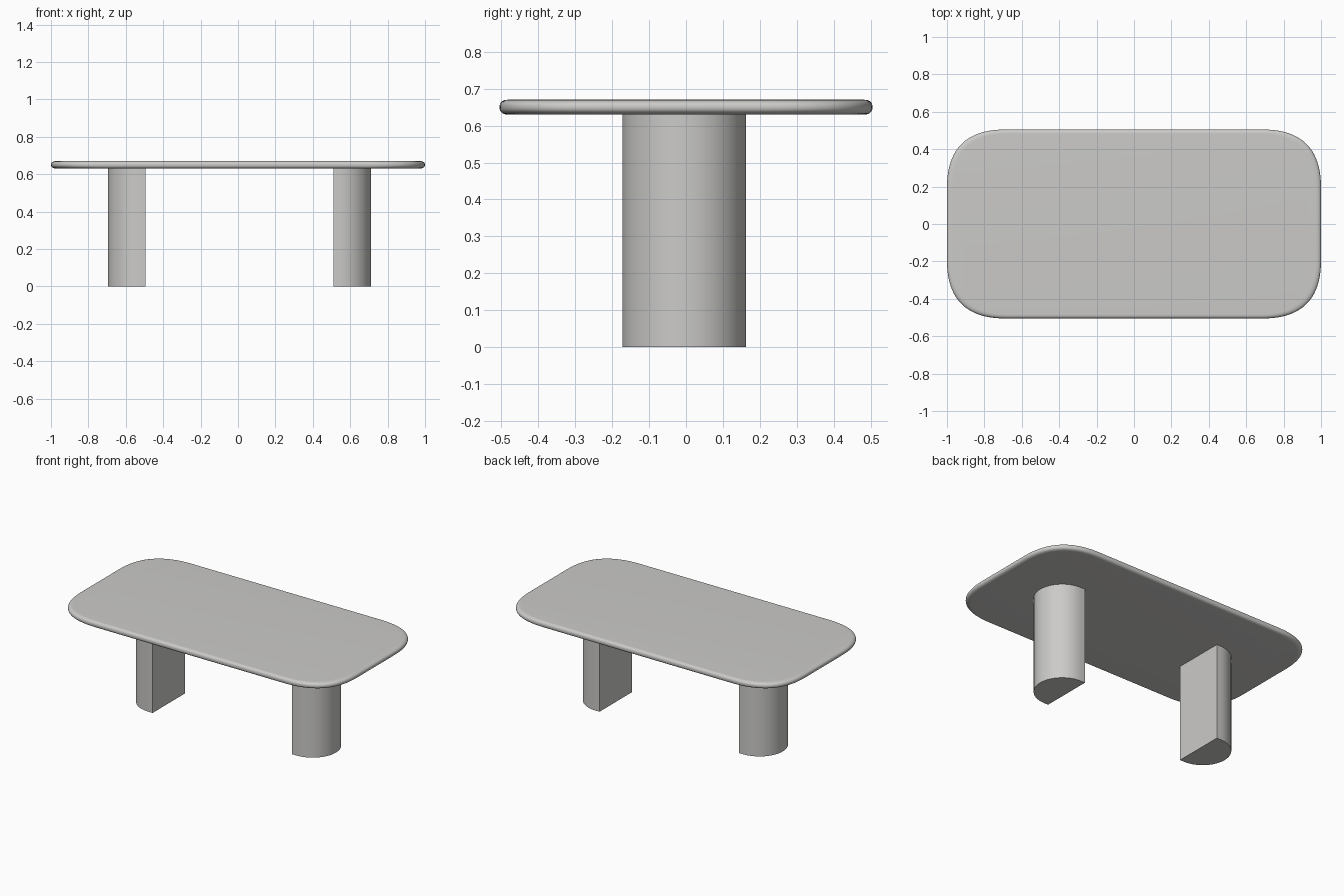
import bpy, bmesh, math

if "Cube" in bpy.data.objects:
    bpy.data.objects.remove(bpy.data.objects["Cube"])

mat = bpy.data.materials.new("warm light grey")
mat.diffuse_color = (0.6, 0.595, 0.58, 1)
mat.use_nodes = True
mat.node_tree.nodes["Principled BSDF"].inputs["Base Color"].default_value = mat.diffuse_color


def loft(name, rings):
    """Skin a stack of closed rings and cap both ends."""
    bm = bmesh.new()
    loops = [[bm.verts.new(p) for p in ring] for ring in rings]
    n = len(loops[0])
    for a, b in zip(loops, loops[1:]):
        for i in range(n):
            j = (i + 1) % n
            bm.faces.new((a[i], a[j], b[j], b[i]))
    bm.faces.new(loops[0][::-1])
    bm.faces.new(loops[-1])
    bmesh.ops.recalc_face_normals(bm, faces=bm.faces)
    mesh = bpy.data.meshes.new(name)
    bm.to_mesh(mesh)
    bm.free()
    mesh.materials.append(mat)
    obj = bpy.data.objects.new(name, mesh)
    bpy.context.collection.objects.link(obj)
    bpy.ops.object.select_all(action='DESELECT')
    obj.select_set(True)
    bpy.context.view_layer.objects.active = obj
    bpy.ops.object.shade_smooth_by_angle(angle=math.radians(35))
    return obj


# Tabletop: rectangle with soft corner curves and a rounded rim
HX, HY, Z0, Z1 = 1.0, 0.505, 0.63, 0.67
CORNER, STEPS = 0.31, 20
quarter = []
for k in range(STEPS + 1):
    t = k / STEPS
    quarter.append((HX - CORNER * t * t, HY - CORNER * (1 - t) ** 2))
outline = list(quarter)
outline += [(-x, y) for x, y in reversed(quarter)]
outline += [(-x, -y) for x, y in quarter]
outline += [(x, -y) for x, y in reversed(quarter)]

rings = []
mid, half = (Z0 + Z1) / 2, (Z1 - Z0) / 2
for k in range(17):
    a = -math.pi / 2 + math.pi * k / 16
    out = math.cos(a) ** 0.85 if 0 < k < 16 else 0
    up = math.copysign(abs(math.sin(a)) ** 0.85, math.sin(a))
    sx = 1 - 0.032 * (1 - out) / HX
    sy = 1 - 0.022 * (1 - out) / HY
    rings.append([(x * sx, y * sy, mid + half * up) for x, y in outline])
loft("tabletop", rings)

# Legs: D-shaped columns, flat side inward and round side outward
R, FLAT = 0.1675, 0.03
for name, side, x0 in (("left_leg", -1, -0.495), ("right_leg", 1, 0.51)):
    profile = [(0, -R)]
    for k in range(33):
        a = -math.pi / 2 + math.pi * k / 32
        profile.append((FLAT + 0.17 * math.cos(a), R * math.sin(a)))
    profile.append((0, R))
    loft(name, [[(x0 + side * x, y - 0.005, z) for x, y in profile] for z in (0, Z0)])
